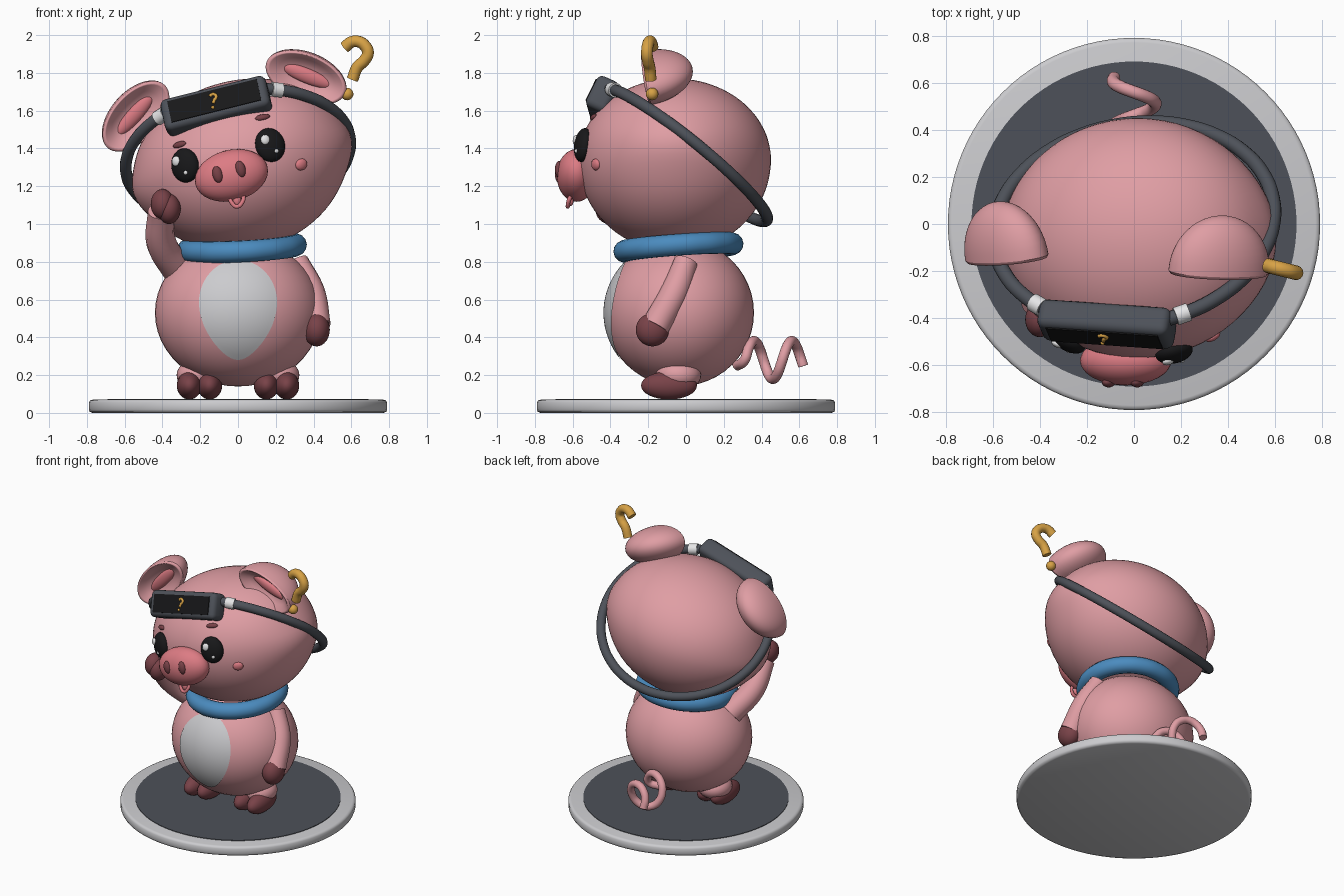
import bpy, bmesh, math
from mathutils import Vector, Matrix, Euler, Quaternion

cube = bpy.data.objects.get("Cube")
if cube:
    bpy.data.objects.remove(cube)
rad = math.radians


def material(name, r, g, b):
    m = bpy.data.materials.new(name)
    m.use_nodes = True
    m.diffuse_color = (r, g, b, 1)
    m.node_tree.nodes["Principled BSDF"].inputs["Base Color"].default_value = (r, g, b, 1)
    return m


SKIN = material("soft_pink", .74, .34, .37)
ROSE = material("rose_pink", .72, .2, .23)
HOOF = material("hoof_maroon", .19, .055, .065)
BLUE = material("collar_blue", .07, .26, .52)
DARK = material("slate_grey", .075, .083, .1)
BLACK = material("black", .009, .009, .01)
GOLD = material("gold", .68, .36, .06)
GREY = material("light_grey", .6, .6, .62)
WHITE = material("white", .85, .85, .86)


def finish(ob, mat, angle=50):
    ob.data.materials.clear()
    ob.data.materials.append(mat)
    bpy.ops.object.select_all(action='DESELECT')
    ob.select_set(True)
    bpy.context.view_layer.objects.active = ob
    bpy.ops.object.shade_smooth_by_angle(angle=rad(angle))
    return ob


def from_bmesh(name, bm, mat, matrix=Matrix()):
    bmesh.ops.recalc_face_normals(bm, faces=bm.faces)
    me = bpy.data.meshes.new(name)
    bm.to_mesh(me)
    bm.free()
    ob = bpy.data.objects.new(name, me)
    bpy.context.collection.objects.link(ob)
    ob.matrix_world = matrix
    return finish(ob, mat)


def ball(name, loc, size, mat, quat=Quaternion(), segs=32):
    bm = bmesh.new()
    bmesh.ops.create_uvsphere(bm, u_segments=segs, v_segments=segs // 2, radius=1)
    bmesh.ops.scale(bm, vec=size, verts=bm.verts)
    return from_bmesh(name, bm, mat, Matrix.LocRotScale(loc, quat, None))


def tube(name, pts, radius, mat, radii=None, cyclic=False):
    cu = bpy.data.curves.new(name, 'CURVE')
    cu.dimensions = '3D'
    cu.bevel_depth, cu.bevel_resolution, cu.resolution_u = radius, 5, 8
    cu.use_fill_caps = True
    sp = cu.splines.new('BEZIER')
    sp.bezier_points.add(len(pts) - 1)
    for i, (bp, p) in enumerate(zip(sp.bezier_points, pts)):
        bp.co = p
        bp.handle_left_type = bp.handle_right_type = 'AUTO'
        bp.radius = radii[i] if radii else 1
    sp.use_cyclic_u = cyclic
    ob = bpy.data.objects.new(name, cu)
    bpy.context.collection.objects.link(ob)
    bpy.ops.object.select_all(action='DESELECT')
    ob.select_set(True)
    bpy.context.view_layer.objects.active = ob
    bpy.ops.object.convert(target='MESH')
    return finish(bpy.context.view_layer.objects.active, mat)


def lathe(name, profile, mat, matrix=Matrix(), n=64):
    bm = bmesh.new()
    rings = [[bm.verts.new((r * math.cos(a), r * math.sin(a), h))
              for a in (math.tau * k / n for k in range(n))] for r, h in profile]
    for a, b in zip(rings, rings[1:]):
        for k in range(n):
            bm.faces.new((a[k], a[(k + 1) % n], b[(k + 1) % n], b[k]))
    bmesh.ops.remove_doubles(bm, verts=bm.verts, dist=1e-5)
    return from_bmesh(name, bm, mat, matrix)


def box(name, size, bevel, mat, matrix):
    bm = bmesh.new()
    bmesh.ops.create_cube(bm, size=1)
    bmesh.ops.scale(bm, vec=size, verts=bm.verts)
    if bevel:
        bmesh.ops.bevel(bm, geom=bm.edges[:], offset=bevel, segments=4,
                        profile=.5, affect='EDGES')
    return from_bmesh(name, bm, mat, matrix)


# Display base
lathe("base_rim", [(0, 0), (.77, 0), (.785, .006), (.79, .018), (.79, .055),
                   (.783, .066), (.77, .07), (0, .07)], GREY, n=96)
lathe("base_top", [(0, .066), (.69, .066), (.69, .074), (0, .074)], DARK, n=96)

# Body with a teardrop belly plate hugging it
BODY, BSIZE = Vector((0, -.035, .53)), Vector((.44, .395, .39))
ball("body", BODY, BSIZE, SKIN, segs=48)
bm = bmesh.new()
rows = []
for i in range(13):
    row = []
    for k in range(48):
        c, s = math.cos(math.tau * k / 48), math.sin(math.tau * k / 48)
        x = i / 12 * .207 * c * (1 - .28 * min(s, 0) ** 2)
        z = .585 + i / 12 * s * (.225 if s > 0 else .305)
        y = BODY.y - .402 * math.sqrt(1 - (x / BSIZE.x) ** 2 - ((z - BODY.z) / BSIZE.z) ** 2)
        row.append(bm.verts.new((x, y, z)))
    rows.append(row)
for a, b in zip(rows, rows[1:]):
    for k in range(48):
        bm.faces.new((a[k], b[k], b[(k + 1) % 48], a[(k + 1) % 48]))
bmesh.ops.remove_doubles(bm, verts=bm.verts, dist=1e-5)
from_bmesh("belly_patch", bm, GREY)

# Legs and split hooves
for side, sx in (("left", 1), ("right", -1)):
    ball(side + "_leg", (sx * .21, -.04, .2), (.115, .12, .085), SKIN)
    for part, x in (("inner", .15), ("outer", .258)):
        ball(f"{side}_{part}_hoof", (sx * x, -.09, .145), (.066, .148, .074), HOOF)

# Arms: left hangs, right is raised to the cheek
tube("left_arm", [(.31, .0, .8), (.385, -.06, .64), (.415, -.16, .46)], .075, SKIN, (.85, 1, 1.02))
ball("left_hand", (.416, -.178, .44), (.07, .088, .088), HOOF)
tube("right_arm", [(-.32, -.06, .76), (-.405, -.2, .9), (-.41, -.34, 1.07)], .08, SKIN, (1.05, 1, .85))
for part, x, z in (("inner", -.365, 1.08), ("outer", -.4, 1.105)):
    ball(f"right_hand_{part}", (x, -.405, z), (.062, .075, .08), HOOF)

# Curly tail
tail = [(.02, .27, .25)]
for k in range(17):
    y = .31 + .0194 * k
    a = math.tau * (y - .36) / .2
    tail.append((-.09 * math.sin(a), y, .28 + .1 * math.cos(a)))
tube("tail", tail, .027, SKIN)

# Collar
ring = [(.287 * math.cos(math.tau * k / 16), .287 * math.sin(math.tau * k / 16), 0) for k in range(16)]
collar = tube("collar", ring, .058, BLUE, cyclic=True)
collar.matrix_world = Matrix.LocRotScale((.02, -.04, .875), Euler((rad(4), rad(-3), 0)), None)

# Head: fuller below, with flared cheeks, rolled sideways
HEAD, HA, HB, HTOP, HLOW, ROLL = Vector((.015, -.06, 1.34)), .57, .51, .42, .48, rad(-14)
TILT = Euler((0, ROLL, 0)).to_matrix()
bm = bmesh.new()
bmesh.ops.create_uvsphere(bm, u_segments=64, v_segments=40, radius=1)
for v in bm.verts:
    flare = 1 + .05 * abs(v.co.x) ** 4 * math.exp(-((v.co.z + .12) / .3) ** 2)
    v.co = (v.co.x * HA * flare, v.co.y * HB, v.co.z * (HTOP if v.co.z > 0 else HLOW))
from_bmesh("head", bm, SKIN, Matrix.LocRotScale(HEAD, TILT.to_quaternion(), None))


def on_face(x, z):
    """Point and outward rotation on the front of the head."""
    p = TILT.transposed() @ Vector((x - HEAD.x, 0, z - HEAD.z))
    c = HTOP if p.z > 0 else HLOW
    p.y = -HB * math.sqrt(max(.02, 1 - (p.x / HA) ** 2 - (p.z / c) ** 2))
    n = TILT @ Vector((p.x / HA ** 2, p.y / HB ** 2, p.z / c ** 2))
    return HEAD + TILT @ p, n.to_track_quat('-Y', 'Z')


LEAN = Quaternion((0, 1, 0), ROLL)

# Eyes, glints, brows, cheek marks
for side, x, z, bx, bz, cx, cz in (("left", .17, 1.418, .13, 1.565, .335, 1.315),
                                   ("right", -.28, 1.31, -.31, 1.42, -.39, 1.14)):
    p, q = on_face(x, z)
    ball(side + "_eye", p, (.08, .045, .091), BLACK, q @ LEAN)
    ball(side + "_glint", p + q @ Vector((-.034, -.037, .022)), (.025, .014, .027), WHITE, q, 16)
    ball(side + "_small_glint", p + q @ Vector((.024, -.036, -.038)), (.012, .01, .012), WHITE, q, 16)
    p, q = on_face(bx, bz)
    ball(side + "_brow", p, (.042, .014, .017), HOOF, q @ LEAN, 16)
    p, q = on_face(cx, cz)
    ball(side + "_cheek", p, (.036, .018, .031), ROSE, q @ LEAN, 16)

# Snout, nostrils and mouth
ball("snout", (-.035, -.58, 1.257), (.197, .105, .135), ROSE, LEAN)
for side, x, z in (("left", .013, 1.29), ("right", -.108, 1.262)):
    ball(side + "_nostril", (x, -.672, z), (.027, .022, .045), HOOF, LEAN, 20)
tube("mouth", [(-.045, -.61, 1.145), (-.035, -.622, 1.115), (-.005, -.626, 1.092),
               (.025, -.622, 1.12), (.03, -.61, 1.15)], .011, ROSE)
ball("tongue", (-.005, -.61, 1.125), (.022, .015, .03), ROSE, segs=16)

# Drooping cup ears with a darker inner fold
cup = [(math.sin(k * math.pi / 24), .24 * math.cos(k * math.pi / 24)) for k in range(13)]
cup += [(.96, -.012), (.9, -.008), (.7, .025), (.4, .05), (0, .06)]
for side, loc, turn in (("left", (.36, -.2, 1.775), 22), ("right", (-.54, -.14, 1.57), -48)):
    rot = Euler((rad(-78), rad(turn), 0)).to_quaternion()
    lathe(side + "_ear", cup, SKIN, Matrix.LocRotScale(loc, rot, (.225, .128, 1)), 48)
    ball(side + "_ear_fold", Vector(loc) + rot @ Vector((0, 0, .05)), (.15, .04, .025), ROSE, rot)

# Headband and its plugs
CENTRE, ACROSS, FRONT = Vector((0, 0, 1.365)), Vector((.59, 0, .104)), Vector((-.07, -.43, .335))


def band(t):
    return CENTRE + ACROSS * math.sin(t) + FRONT * math.cos(t)


tube("headband", [band(math.tau * k / 24) for k in range(24)], .031, DARK, cyclic=True)
for side, t in (("left", .47), ("right", -.64)):
    tube(side + "_plug", [band(t - .05), band(t + .05)], .039, WHITE)

# Headset with screen
UNIT = Matrix.LocRotScale((-.115, -.425, 1.625), Euler((rad(-25), rad(-14), rad(-4))), None)
box("headset", (.575, .13, .185), .035, DARK, UNIT)
box("headset_screen", (.49, .009, .125), 0, BLACK, UNIT @ Matrix.Translation((0, -.0655, 0)))

# Floating query mark, repeated small on the screen
hook = [(.565, 1.935), (.6, 1.963), (.64, 1.965), (.675, 1.94), (.688, 1.905),
        (.668, 1.865), (.632, 1.83), (.606, 1.765)]
dot = (.578, 1.688)


def floating(x, z):
    return Vector((x, -.19 - (x - .62) * .25, z))


def on_screen(x, z):
    return UNIT @ Vector(((x - .63) * .27, -.072, (z - 1.83) * .27))


for name, place, size in (("floating", floating, .031), ("screen", on_screen, .0085)):
    tube(name + "_hook", [place(*p) for p in hook], size, GOLD)
    ball(name + "_dot", place(*dot), (size * 1.07,) * 3, GOLD, segs=20)
